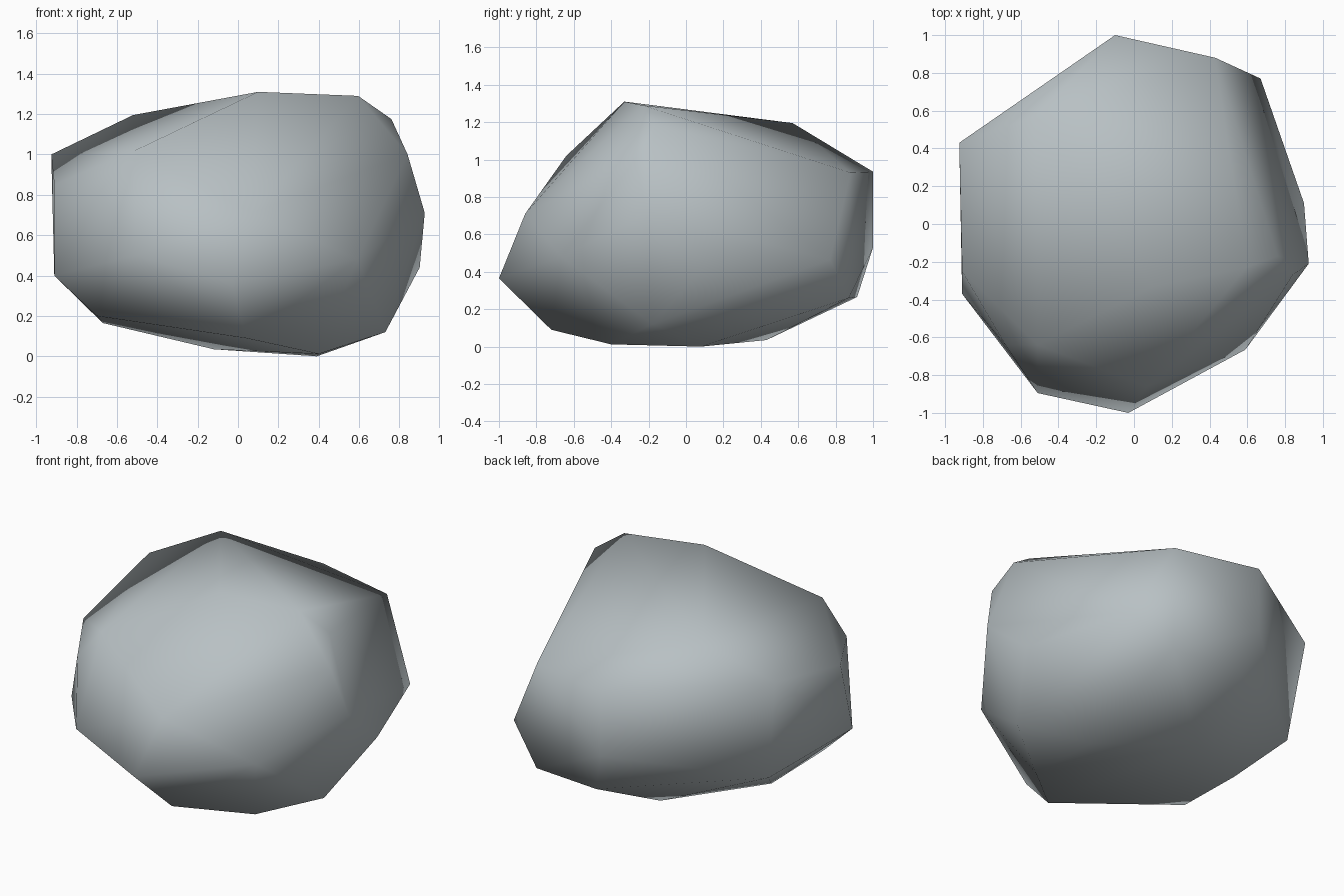
import bpy, bmesh

# Boulder corners, grouped by height band
top = [(0.10, -0.33, 1.31), (0.595, -0.23, 1.29), (-0.52, 0.57, 1.195),
       (0.76, -0.17, 1.175)]
shoulder = [(-0.51, -0.64, 1.02), (-0.925, 0.43, 1.0), (0.84, -0.27, 1.0),
            (-0.10, 1.0, 0.935), (0.43, 0.88, 0.93), (-0.91, -0.25, 0.85),
            (-0.68, -0.64, 0.82)]
belt = [(0.07, -0.86, 0.71), (0.925, -0.21, 0.71), (-0.10, 1.0, 0.53),
        (-0.51, -0.895, 0.50), (0.59, -0.665, 0.48), (0.67, 0.77, 0.465),
        (0.90, 0.11, 0.44), (-0.91, -0.37, 0.40), (-0.03, -1.0, 0.365),
        (-0.84, 0.37, 0.35)]
base = [(0.44, 0.87, 0.26), (-0.01, 0.915, 0.265), (-0.70, -0.38, 0.20),
        (-0.67, 0.10, 0.165), (0.73, -0.18, 0.12), (0.04, -0.72, 0.09),
        (-0.12, 0.43, 0.035), (0.40, -0.40, 0.012), (0.39, 0.08, 0.0)]

# Wrap the corners in a faceted shell
bm = bmesh.new()
for co in top + shoulder + belt + base:
    bm.verts.new(co)
hull = bmesh.ops.convex_hull(bm, input=bm.verts)
loose = {g for g in hull["geom_interior"] + hull["geom_unused"]
         if isinstance(g, bmesh.types.BMVert)}
bmesh.ops.delete(bm, geom=list(loose), context='VERTS')
bmesh.ops.recalc_face_normals(bm, faces=bm.faces)
for f in bm.faces:
    f.smooth = True

mesh = bpy.data.meshes.new("boulder")
bm.to_mesh(mesh)
bm.free()

# Stone colour
stone = bpy.data.materials.new("grey stone")
stone.diffuse_color = (0.48, 0.53, 0.55, 1.0)
mesh.materials.append(stone)

boulder = bpy.data.objects.new("boulder", mesh)
bpy.context.collection.objects.link(boulder)
